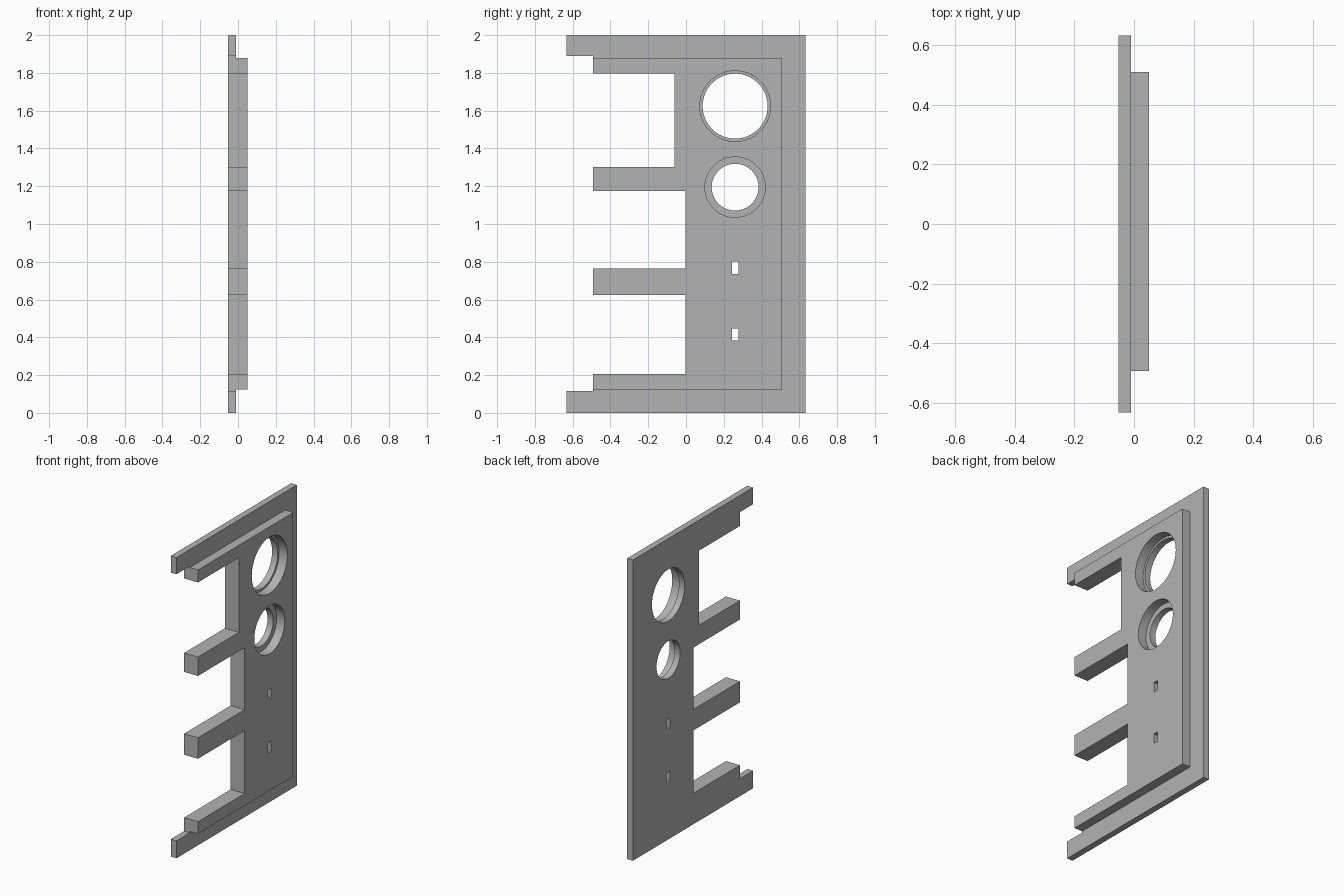
import bpy
import bmesh
import math

cube = bpy.data.objects.get("Cube")
if cube:
    bpy.data.objects.remove(cube, do_unlink=True)

BACK, STEP, FACE = -0.052, -0.01, 0.05   # depth levels along x
HOLE_Y = 0.26

grey = bpy.data.materials.new("plain grey")
grey.use_nodes = True
colour = (0.45, 0.45, 0.45, 1)
grey.diffuse_color = colour
grey.node_tree.nodes["Principled BSDF"].inputs["Base Color"].default_value = colour


def prism(name, outline, x0, x1):
    """Extrude a (y, z) outline from x0 to x1."""
    bm = bmesh.new()
    face = bm.faces.new([bm.verts.new((x0, y, z)) for y, z in outline])
    top = bmesh.ops.extrude_face_region(bm, geom=[face])["geom"]
    bmesh.ops.translate(bm, vec=(x1 - x0, 0, 0),
                        verts=[v for v in top if isinstance(v, bmesh.types.BMVert)])
    bmesh.ops.recalc_face_normals(bm, faces=bm.faces)
    mesh = bpy.data.meshes.new(name)
    bm.to_mesh(mesh)
    bm.free()
    obj = bpy.data.objects.new(name, mesh)
    bpy.context.collection.objects.link(obj)
    mesh.materials.append(grey)
    return obj


def rect(y0, y1, z0, z1):
    return [(y0, z0), (y1, z0), (y1, z1), (y0, z1)]


def circle(z, r, n=64):
    return [(HOLE_Y + r * math.cos(math.tau * i / n),
             z + r * math.sin(math.tau * i / n)) for i in range(n)]


# Comb-shaped panel with four arms and two longer flange ends
tip, end = -0.492, 0.632
panel = prism("panel", [
    (-end, 0), (end, 0), (end, 2), (-end, 2), (-end, 1.889), (tip, 1.889),
    (tip, 1.797), (-0.062, 1.797), (-0.062, 1.301), (tip, 1.301),
    (tip, 1.175), (-0.003, 1.175), (-0.003, 0.764), (tip, 0.764),
    (tip, 0.624), (-0.003, 0.624), (-0.003, 0.206), (tip, 0.206),
    (tip, 0.116), (-end, 0.116)], BACK, FACE)

# Rebate around the top, bottom and rear edges
cutters = [prism("rebate_cutter", rect(*r), STEP, 0.2) for r in (
    (-1, 1, 1.88, 2.2), (-1, 1, -0.2, 0.125), (0.509, 1, -0.3, 2.3))]

# Stepped round holes: wide bore in the raised layer, narrow bore through
for z, wide, narrow in ((1.624, 0.187, 0.172), (1.195, 0.16, 0.124)):
    cutters.append(prism("wide_bore_cutter", circle(z, wide), STEP, 0.2))
    cutters.append(prism("narrow_bore_cutter", circle(z, narrow), -0.2, 0.2))

# Small slots
for z in (0.769, 0.415):
    cutters.append(prism("slot_cutter", rect(0.243, 0.278, z - 0.033, z + 0.033), -0.2, 0.2))

for cutter in cutters:
    cutter.hide_render = True
    mod = panel.modifiers.new(cutter.name, 'BOOLEAN')
    mod.operation = 'DIFFERENCE'
    mod.solver = 'EXACT'
    mod.object = cutter

# Bake the cuts and drop the cutters
graph = bpy.context.evaluated_depsgraph_get()
mesh = bpy.data.meshes.new_from_object(panel.evaluated_get(graph))
panel.modifiers.clear()
panel.data = mesh
for cutter in cutters:
    bpy.data.objects.remove(cutter, do_unlink=True)

# Smooth bores, sharp edges
bpy.ops.object.select_all(action='DESELECT')
panel.select_set(True)
bpy.context.view_layer.objects.active = panel
bpy.ops.object.shade_smooth_by_angle(angle=math.radians(30))
